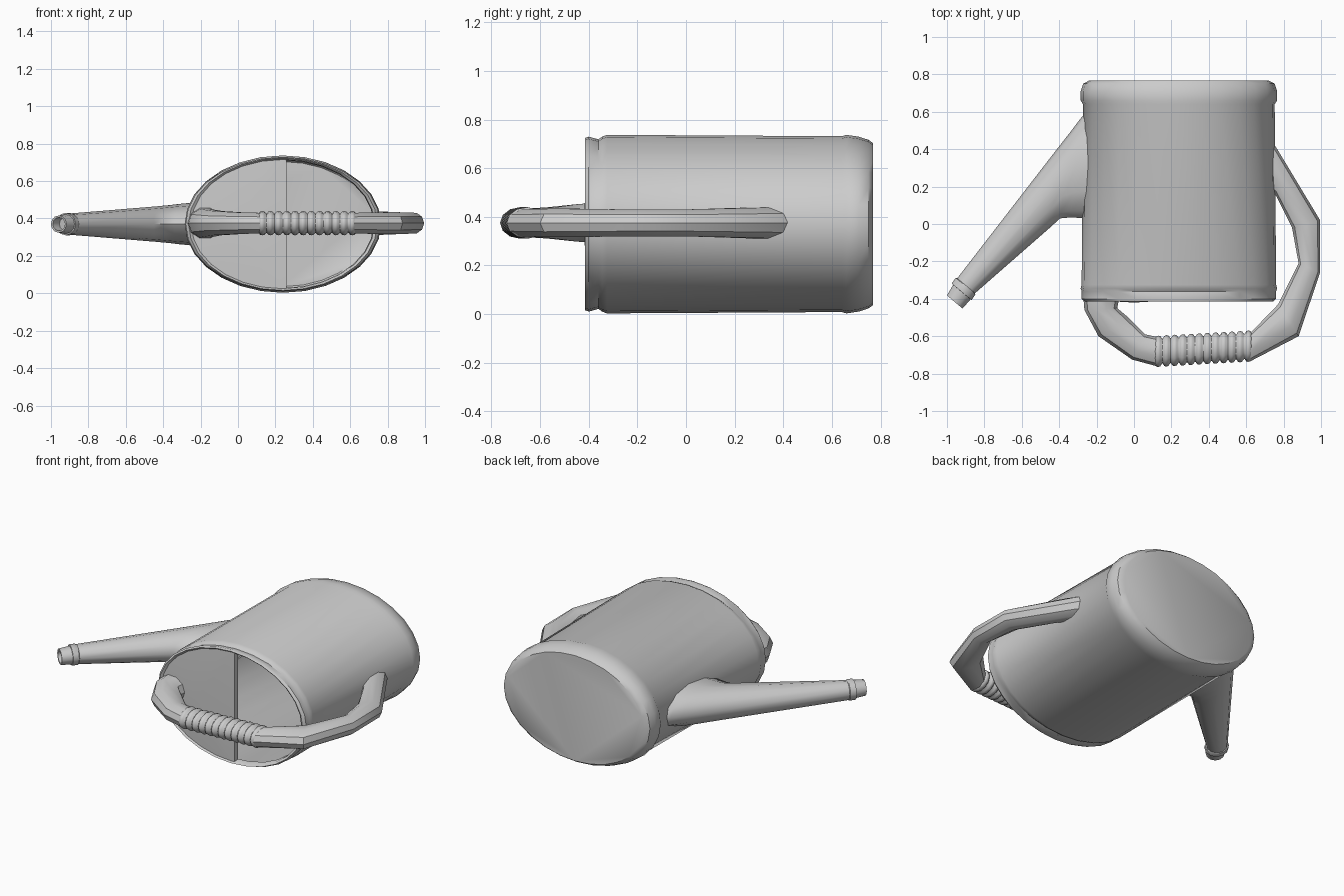
import bpy, bmesh, math
from mathutils import Vector

if "Cube" in bpy.data.objects:
    bpy.data.objects.remove(bpy.data.objects["Cube"])

CX, CZ = 0.24, 0.37          # body axis
RX, RZ = 0.52, 0.367         # body radii


def finish(name, bm, angle=40):
    bmesh.ops.recalc_face_normals(bm, faces=bm.faces)
    me = bpy.data.meshes.new(name)
    bm.to_mesh(me)
    bm.free()
    ob = bpy.data.objects.new(name, me)
    bpy.context.collection.objects.link(ob)
    bpy.ops.object.select_all(action='DESELECT')
    ob.select_set(True)
    bpy.context.view_layer.objects.active = ob
    bpy.ops.object.shade_smooth_by_angle(angle=math.radians(angle))
    return ob


def loft(name, rings, cap_start=False, cap_end=False, angle=40):
    bm = bmesh.new()
    loops = [[bm.verts.new(p) for p in r] for r in rings]
    n = len(loops[0])
    for a, b in zip(loops, loops[1:]):
        for i in range(n):
            j = (i + 1) % n
            bm.faces.new((a[i], a[j], b[j], b[i]))
    if cap_start:
        bm.faces.new(loops[0])
    if cap_end:
        bm.faces.new(loops[-1])
    return finish(name, bm, angle)


def body_ring(y, sx, sz, n=28):
    return [(CX + RX * sx * math.cos(2 * math.pi * i / n), y,
             CZ + RZ * sz * math.sin(2 * math.pi * i / n)) for i in range(n)]


def tube_ring(outer, inner, hz, z=0.375, n=12):
    # oval spanning two outline points in plan, with half height hz
    a, b = Vector((*outer, z)), Vector((*inner, z))
    mid, half = (a + b) / 2, (a - b) / 2
    up = Vector((0, 0, hz))
    return [mid + half * math.cos(2 * math.pi * i / n) + up * math.sin(2 * math.pi * i / n)
            for i in range(n)]


# Body shell, lying on its side: rolled rim, groove, wall, rounded base
profile = [(-0.37, 0.93, 0.93), (-0.405, 0.94, 0.94), (-0.415, 0.97, 0.965),
           (-0.40, 1.0, 0.98), (-0.36, 1.0, 0.95), (-0.345, 1.01, 0.98),
           (-0.325, 1.0, 1.0), (0.64, 0.985, 0.985), (0.66, 1.01, 1.0),
           (0.71, 1.01, 0.98), (0.75, 0.985, 0.945), (0.768, 0.92, 0.91)]
loft("can_body", [body_ring(*p) for p in profile], cap_end=True)

# Half cover over the mouth with a folded straight lip
bm = bmesh.new()
n, edge_x = 20, 0.26
t0 = math.acos((edge_x - CX) / (RX * 0.96))
arc = []
for i in range(n + 1):
    t = t0 + (2 * math.pi - 2 * t0) * i / n
    arc.append(bm.verts.new((CX + RX * 0.96 * math.cos(t), -0.405,
                             CZ + RZ * 0.96 * math.sin(t))))
center = bm.verts.new((0.0, -0.42, CZ))
for a, b in zip(arc, arc[1:] + arc[:1]):
    bm.faces.new((a, b, center))
lip = [bm.verts.new((v.co.x, -0.37, v.co.z)) for v in (arc[-1], arc[0])]
bm.faces.new((arc[-1], arc[0], lip[1], lip[0]))
finish("half_cover", bm)

# Tapered spout with collar and hollow tip
spout = [((-0.24, 0.62), (-0.24, 0.03), 0.115),
         ((-0.285, 0.565), (-0.34, 0.035), 0.108),
         ((-0.33, 0.505), (-0.395, 0.03), 0.102),
         ((-0.42, 0.39), (-0.45, -0.02), 0.095),
         ((-0.945, -0.29), (-0.85, -0.37), 0.057),
         ((-0.953, -0.288), (-0.848, -0.377), 0.06),
         ((-0.975, -0.318), (-0.868, -0.407), 0.06),
         ((-0.967, -0.325), (-0.874, -0.403), 0.052),
         ((-1.0, -0.382), (-0.917, -0.452), 0.046),
         ((-0.99, -0.39), (-0.925, -0.445), 0.036),
         ((-0.955, -0.345), (-0.89, -0.40), 0.036)]
loft("spout", [tube_ring(*s, z=0.37) for s in spout], cap_end=True)

# Handle arms on both ends of the grip
arm_top = [((-0.27, -0.40), (-0.08, -0.40), 0.085),
           ((-0.265, -0.46), (-0.09, -0.45), 0.08),
           ((-0.19, -0.60), (-0.03, -0.50), 0.068),
           ((-0.01, -0.725), (0.06, -0.59), 0.06),
           ((0.12, -0.76), (0.13, -0.605), 0.058)]
arm_side = [((0.62, -0.735), (0.62, -0.585), 0.058),
            ((0.88, -0.60), (0.77, -0.43), 0.062),
            ((0.995, -0.26), (0.88, -0.21), 0.058),
            ((0.995, 0.02), (0.845, -0.02), 0.058),
            ((0.76, 0.41), (0.76, 0.15), 0.066),
            ((0.72, 0.46), (0.72, 0.19), 0.068)]
for name, arm in (("handle_upper_arm", arm_top), ("handle_side_arm", arm_side)):
    loft(name, [tube_ring(*s, n=10) for s in arm], True, True, angle=35)

# Ribbed grip
rings = []
ribs, x0, x1 = 12, 0.11, 0.635
for i in range(ribs):
    for f, r in ((0.0, 0.8), (0.2, 0.96), (0.45, 1.0), (0.7, 0.96), (0.92, 0.8)):
        u = (i + f) / ribs
        x, y = x0 + (x1 - x0) * u, -0.682 + 0.03 * u
        rings.append(tube_ring((x, y - 0.084 * r), (x, y + 0.084 * r), 0.065 * r))
loft("ribbed_grip", rings, True, True, angle=60)
